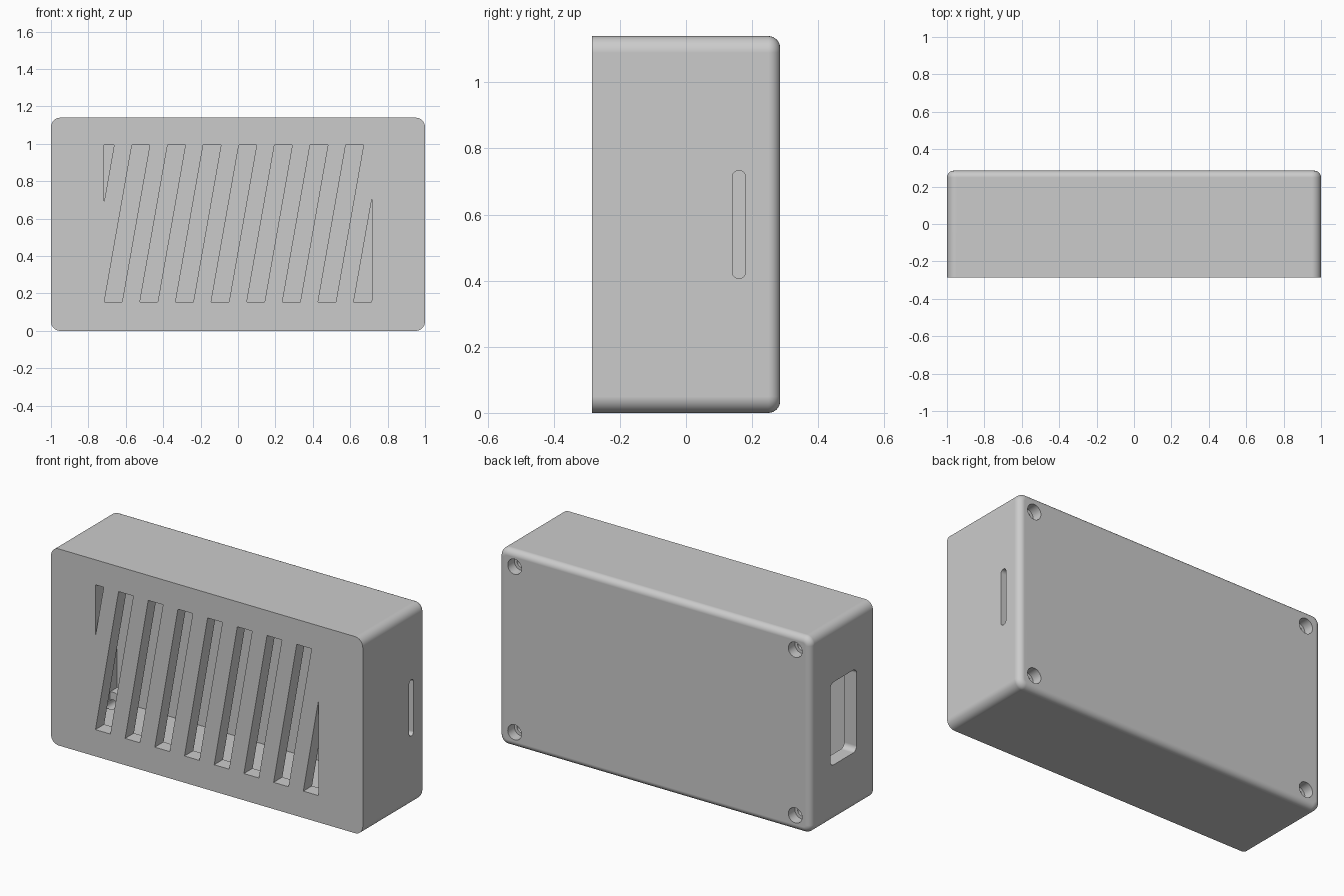
import bpy, bmesh
from math import sin, cos, pi, tan, radians
from mathutils import Vector

W, D, H = 1.0, 0.285, 1.14      # half width, half depth, height
WALL = 0.08
MID = H / 2

cube = bpy.data.objects.get("Cube")
if cube:
    bpy.data.objects.remove(cube, do_unlink=True)

grey = bpy.data.materials.new("light grey plastic")
grey.use_nodes = True
grey.diffuse_color = (0.6, 0.6, 0.6, 1)
grey.node_tree.nodes["Principled BSDF"].inputs["Base Color"].default_value = (0.6, 0.6, 0.6, 1)


def to_object(name, bm):
    bmesh.ops.recalc_face_normals(bm, faces=bm.faces)
    mesh = bpy.data.meshes.new(name)
    bm.to_mesh(mesh)
    bm.free()
    mesh.materials.append(grey)
    obj = bpy.data.objects.new(name, mesh)
    bpy.context.collection.objects.link(obj)
    return obj


def loft(name, rings):
    """Closed solid through matching rings of points."""
    bm = bmesh.new()
    loops = [[bm.verts.new(p) for p in ring] for ring in rings]
    for a, b in zip(loops, loops[1:]):
        for i in range(len(a)):
            j = (i + 1) % len(a)
            bm.faces.new((a[i], a[j], b[j], b[i]))
    bm.faces.new(loops[0])
    bm.faces.new(loops[-1])
    return to_object(name, bm)


def rounded(u, v, r, n=8):
    """Rounded rectangle outline with half sizes u and v."""
    points = []
    for k, (su, sv) in enumerate(((1, 1), (-1, 1), (-1, -1), (1, -1))):
        for s in range(n + 1):
            a = (k + s / n) * pi / 2
            points.append((su * (u - r) + r * cos(a), sv * (v - r) + r * sin(a)))
    return points


def slab(u, v, r, y):
    return [Vector((a, y, MID + b)) for a, b in rounded(u, v, r)]


def rod(name, x, z, sections, n=32):
    """Turned solid along y from (y, radius) sections."""
    return loft(name, [[Vector((x + r * cos(2 * pi * i / n), y, z + r * sin(2 * pi * i / n)))
                        for i in range(n)] for y, r in sections])


def side_cutter(name, x0, x1, y, z, u, v, r):
    return loft(name, [[Vector((x, y + a, z + b)) for a, b in rounded(u, v, r)]
                       for x in (x0, x1)])


def combine(target, tool, operation):
    mod = target.modifiers.new(operation, "BOOLEAN")
    mod.operation, mod.solver, mod.object = operation, "EXACT", tool
    bpy.context.view_layer.objects.active = target
    bpy.ops.object.modifier_apply(modifier=mod.name)
    bpy.data.objects.remove(tool, do_unlink=True)


# Outer body, with rounded corners and a filleted back rim
FILLET = 0.036
rings = [slab(W, MID, 0.05, -D)]
for s in range(9):
    a = s / 8 * pi / 2
    inset = FILLET * (1 - cos(a))
    rings.append(slab(W - inset, MID - inset, 0.05 - inset, D - FILLET + FILLET * sin(a)))
enclosure = loft("enclosure", rings)

# Inner cavity
cavity = loft("cavity", [slab(W - WALL, MID - WALL, 0.01, y) for y in (WALL - D, D - WALL)])
combine(enclosure, cavity, "DIFFERENCE")

# Screw bosses with counterbored holes in the corners
corners = [(x, z) for x in (-0.9, 0.9) for z in (0.09, H - 0.09)]
for x, z in corners:
    combine(enclosure, rod("boss", x, z, [(0.14, 0.07), (D - 0.04, 0.07)]), "UNION")
for x, z in corners:
    hole = rod("screw_hole", x, z, [(0.1, 0.026), (D - 0.06, 0.026),
                                    (D - 0.06, 0.044), (D + 0.05, 0.044)])
    combine(enclosure, hole, "DIFFERENCE")

# Slanted vent slots, trimmed to a rectangle
LOW, HIGH, EDGE, PITCH = 0.155, 0.995, 0.715, 0.1905
lean = (HIGH - LOW) * tan(radians(10))
for i in range(-1, 8):
    x = -EDGE + i * PITCH
    w = PITCH / 2
    bm = bmesh.new()
    bm.faces.new([bm.verts.new((px, -D - 0.05, pz)) for px, pz in
                  ((x, LOW), (x + w, LOW), (x + w + lean, HIGH), (x + lean, HIGH))])
    for side in (-1, 1):
        bmesh.ops.bisect_plane(bm, geom=bm.verts[:] + bm.edges[:] + bm.faces[:],
                               plane_co=(side * (EDGE + 0.0005), 0, 0),
                               plane_no=(side, 0, 0), clear_outer=True)
    out = bmesh.ops.extrude_face_region(bm, geom=bm.faces[:])
    moved = [g for g in out["geom"] if isinstance(g, bmesh.types.BMVert)]
    bmesh.ops.translate(bm, verts=moved, vec=(0, WALL + 0.1, 0))
    combine(enclosure, to_object("vent_slot", bm), "DIFFERENCE")

# Thin slot on the left side, socket opening on the right side
combine(enclosure, side_cutter("thin_slot", 0.85, 1.1, 0.16, MID, 0.02, 0.163, 0.019), "DIFFERENCE")
combine(enclosure, side_cutter("socket_opening", -1.1, -0.85, -0.015, MID, 0.12, 0.24, 0.03),
        "DIFFERENCE")

# Smooth fillets, flat walls
bpy.ops.object.select_all(action="DESELECT")
enclosure.select_set(True)
bpy.context.view_layer.objects.active = enclosure
bpy.ops.object.shade_smooth_by_angle(angle=radians(30))
weighted = enclosure.modifiers.new("flat_walls", "WEIGHTED_NORMAL")
weighted.keep_sharp = True
